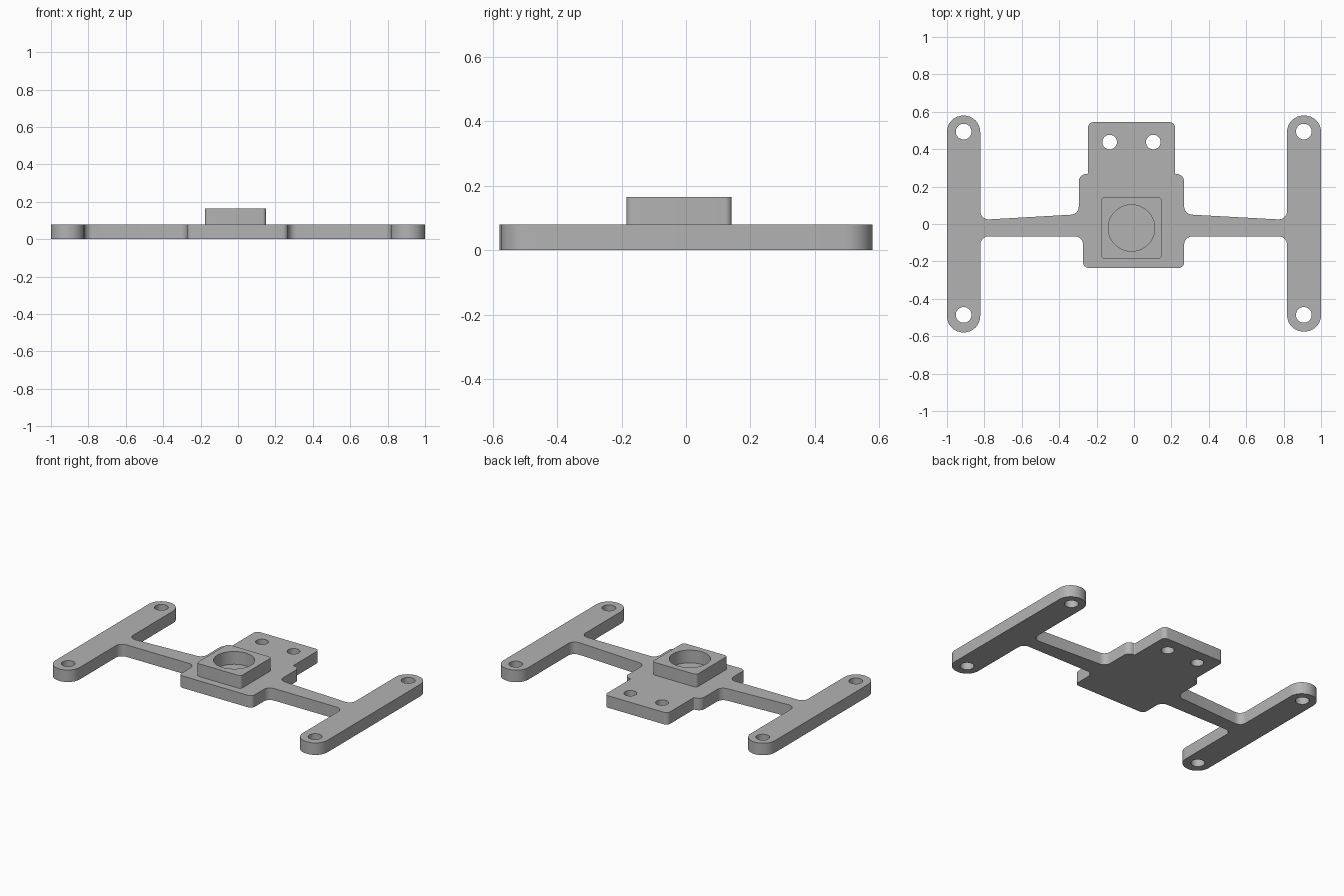
import bpy
import math
from mathutils import Vector

if "Cube" in bpy.data.objects:
    bpy.data.objects.remove(bpy.data.objects["Cube"])

PLATE_TOP = 0.08
BOSS_TOP = 0.165

grey = bpy.data.materials.new("light grey")
grey.use_nodes = True
colour = (0.45, 0.45, 0.45, 1)
grey.diffuse_color = colour
grey.node_tree.nodes["Principled BSDF"].inputs["Base Color"].default_value = colour


def rounded(corners, steps=8):
    """Outline through (x, y, radius) corners, each replaced by a tangent arc."""
    out = []
    for i, (x, y, r) in enumerate(corners):
        p = Vector((x, y))
        a = (Vector(corners[i - 1][:2]) - p).normalized()
        b = (Vector(corners[(i + 1) % len(corners)][:2]) - p).normalized()
        half = a.angle(b) / 2
        centre = p + (a + b).normalized() * (r / math.sin(half))
        start = p + a * (r / math.tan(half)) - centre
        end = p + b * (r / math.tan(half)) - centre
        sweep = start.angle_signed(end)
        for k in range(steps + 1):
            t = -sweep * k / steps
            c, s = math.cos(t), math.sin(t)
            q = centre + Vector((start.x * c - start.y * s, start.x * s + start.y * c))
            if not out or (q - out[-1]).length > 1e-4:
                out.append(q)
    return out


def circle(x, y, r, n=40):
    return [Vector((x + r * math.cos(math.tau * k / n), y + r * math.sin(math.tau * k / n)))
            for k in range(n)]


def extruded(name, loops, bottom, top):
    """Solid from an outer loop and hole loops."""
    curve = bpy.data.curves.new(name, "CURVE")
    curve.dimensions = "2D"
    curve.fill_mode = "BOTH"
    curve.extrude = (top - bottom) / 2
    for loop in loops:
        spline = curve.splines.new("POLY")
        spline.points.add(len(loop) - 1)
        for point, q in zip(spline.points, loop):
            point.co = (q.x, q.y, 0, 1)
        spline.use_cyclic_u = True
    obj = bpy.data.objects.new(name, curve)
    bpy.context.collection.objects.link(obj)
    obj.location.z = (top + bottom) / 2
    bpy.ops.object.select_all(action="DESELECT")
    obj.select_set(True)
    bpy.context.view_layer.objects.active = obj
    bpy.ops.object.convert(target="MESH")
    # Weld caps to walls so shading stays clean
    bpy.ops.object.mode_set(mode="EDIT")
    bpy.ops.mesh.select_all(action="SELECT")
    bpy.ops.mesh.remove_doubles(threshold=0.0001)
    bpy.ops.mesh.normals_make_consistent(inside=False)
    bpy.ops.object.mode_set(mode="OBJECT")
    obj.data.materials.clear()
    obj.data.materials.append(grey)
    bpy.ops.object.shade_smooth_by_angle(angle=math.radians(35))
    return obj


# Plate outline: left bar, arms, stepped centre body and right bar
END, FILLET, EDGE = 0.088, 0.045, 0.03
outline = rounded([
    (-1, -0.58, END), (-1, 0.58, END), (-0.822, 0.58, END),
    (-0.822, 0.022, FILLET), (-0.295, 0.052, FILLET),
    (-0.295, 0.267, 0.04), (-0.246, 0.267, 0.006),
    (-0.246, 0.545, EDGE), (0.219, 0.545, EDGE),
    (0.219, 0.267, 0.006), (0.268, 0.267, 0.04),
    (0.268, 0.052, FILLET), (0.818, 0.022, FILLET),
    (0.818, 0.58, END), (1, 0.58, END), (1, -0.575, END), (0.818, -0.575, END),
    (0.818, -0.066, FILLET), (0.268, -0.066, FILLET),
    (0.268, -0.235, EDGE), (-0.272, -0.235, EDGE),
    (-0.272, -0.066, FILLET), (-0.822, -0.066, FILLET), (-0.822, -0.58, END),
])

# Bolt holes at the bar ends and on the rear tab
holes = [circle(x, y, 0.042) for x in (-0.911, 0.908) for y in (-0.486, 0.494)]
holes += [circle(x, 0.438, 0.039) for x in (-0.13, 0.103)]
extruded("mounting_plate", [outline] + holes, 0, PLATE_TOP)

# Square raised boss with a round socket down to the plate
x0, x1, y0, y1 = -0.177, 0.15, -0.185, 0.142
boss = rounded([(x0, y0, 0.02), (x0, y1, 0.02), (x1, y1, 0.02), (x1, y0, 0.02)])
socket = circle((x0 + x1) / 2, (y0 + y1) / 2, 0.124, 64)
extruded("socket_boss", [boss, socket], PLATE_TOP, BOSS_TOP)
